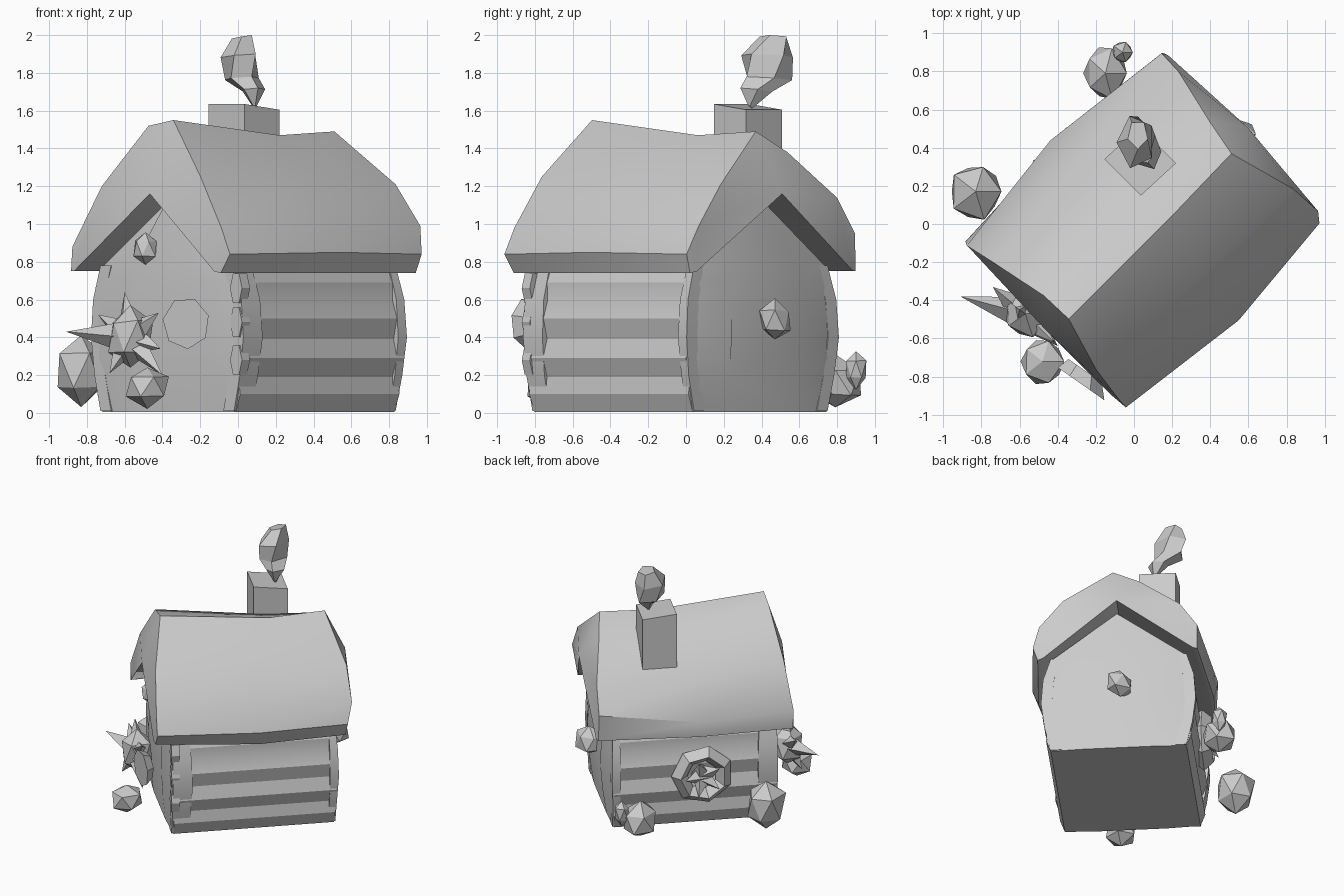
import bpy, bmesh, math, random
from mathutils import Vector, Matrix

if "Cube" in bpy.data.objects:
    bpy.data.objects.remove(bpy.data.objects["Cube"])

random.seed(4)
TURN = Matrix.Rotation(math.radians(45), 4, 'Z')   # local u runs along the ridge, v across it

stone = bpy.data.materials.new("plain grey")
stone.diffuse_color = (0.6, 0.6, 0.6, 1)
stone.use_nodes = True
stone.node_tree.nodes["Principled BSDF"].inputs["Base Color"].default_value = stone.diffuse_color


def finish(name, bm, angle=0, turn=True):
    bmesh.ops.recalc_face_normals(bm, faces=bm.faces)
    if turn:
        bm.transform(TURN)
    me = bpy.data.meshes.new(name)
    bm.to_mesh(me)
    bm.free()
    me.materials.append(stone)
    ob = bpy.data.objects.new(name, me)
    bpy.context.collection.objects.link(ob)
    if angle:
        bpy.ops.object.select_all(action='DESELECT')
        ob.select_set(True)
        bpy.context.view_layer.objects.active = ob
        bpy.ops.object.shade_smooth_by_angle(angle=math.radians(angle))
    return ob


def loft(name, rings, angle=0, closed_ends=True, turn=True):
    """Skin equal-length closed rings of points."""
    bm = bmesh.new()
    vs = [[bm.verts.new(p) for p in r] for r in rings]
    n = len(rings[0])
    for a, b in zip(vs, vs[1:]):
        for i in range(n):
            j = (i + 1) % n
            bm.faces.new((a[i], a[j], b[j], b[i]))
    if closed_ends:
        bm.faces.new(vs[0])
        bm.faces.new(vs[-1])
    return finish(name, bm, angle, turn)


def lump(name, centre, size, jitter=0.15):
    """Faceted irregular rock or shrub."""
    bm = bmesh.new()
    bmesh.ops.create_icosphere(bm, subdivisions=1, radius=1)
    for v in bm.verts:
        v.co *= 1 + random.uniform(-jitter, jitter)
        v.co = Vector(centre) + Vector([c * s for c, s in zip(v.co, size)])
    return finish(name, bm, turn=False)


def spike(name, base, tip, r, sides=4):
    bm = bmesh.new()
    base, tip = Vector(base), Vector(tip)
    d = tip - base
    m = Matrix.Translation((base + tip) / 2) @ d.to_track_quat('Z', 'Y').to_matrix().to_4x4()
    bmesh.ops.create_cone(bm, cap_ends=True, segments=sides, radius1=r, radius2=0,
                          depth=d.length, matrix=m)
    return finish(name, bm, turn=False)


# Roof: sagging shell, each ring is an outer curve (u, v, z) and an inner gable line
front = [(-.71, -.58, .74), (-.71, -.65, .84), (-.705, -.58, .98), (-.68, -.40, 1.25),
         (-.594, -.11, 1.55), (-.60, .07, 1.52), (-.66, .36, 1.20), (-.70, .54, .88), (-.69, .56, .75)]
middle = [(.03, -.70, .74), (.03, -.745, .85), (.02, -.67, 1.02), (.03, -.44, 1.29),
          (.20, -.11, 1.47), (.15, .10, 1.41), (0, .42, 1.16), (0, .62, .88), (0, .59, .75)]
back = [(.68, -.65, .74), (.69, -.685, .84), (.73, -.635, .99), (.72, -.46, 1.21),
        (.622, -.10, 1.49), (.66, .10, 1.38), (.73, .40, 1.14), (.735, .53, .95), (.74, .53, .75)]


def with_inner(outer, lip, apex_z):
    """Add the inverted-V underside to an outer curve."""
    lo, hi = outer[0], outer[-1]
    inner = [(hi[0] + lip * .3, hi[1] - .03, .75), (hi[0] + lip, -.06, apex_z),
             (lo[0] + lip * .3, lo[1] + .04, .75)]
    return outer + inner


bm = bmesh.new()
rings = [[bm.verts.new(p) for p in r] for r in
         (with_inner(front, -.03, 1.16), with_inner(middle, 0, 1.12), with_inner(back, .04, 1.16))]
n = len(rings[0])
for a, b in zip(rings, rings[1:]):
    for i in range(n):
        j = (i + 1) % n
        bm.faces.new((a[i], a[j], b[j], b[i]))
for r in (rings[0], rings[-1]):          # bevelled barge bands on both gables
    for idx in ((0, 1, 11), (1, 2, 11), (2, 3, 10, 11), (3, 4, 10), (4, 5, 10),
                (5, 6, 10), (6, 7, 9, 10), (7, 8, 9)):
        bm.faces.new([r[i] for i in idx])
finish("roof", bm, 38)

# House body: long walls of shallow log courses, gables swelling gently outwards
half = [(.49, .005), (.525, .10), (.515, .19), (.55, .29), (.525, .39), (.55, .50),
        (.515, .60), (.515, .69), (.475, .78)]
profile = ([(-.07 - d, z) for d, z in half] + [(-.08, 1.14)] +
           [(-.05 + d, z) for d, z in reversed(half)])


def body_ring(u, shrink, bulge):
    return [(u + bulge * math.sin(math.pi * min(z / .9, 1)), -.06 + (v + .06) * shrink, z)
            for v, z in profile]


loft("walls", [body_ring(-.59, .5, -.035), body_ring(-.575, 1, -.01),
               body_ring(.61, 1, .01), body_ring(.62, .5, .05)], 20)

# Corner boards, slightly proud of the long walls
for v_mid, side in ((-.07, -1), (-.05, 1)):
    for u0, w in ((-.59, .13), (.57, .05)):
        rows = []
        for z, d, e in ((.01, .49, 0), (.2, .535, .01), (.4, .56, .03), (.6, .545, .02), (.78, .49, 0)):
            v = v_mid + side * d
            rows.append([(u0, v, z), (u0 + w + e * .5, v, z),
                         (u0 + w + e * .5, v - side * .08, z), (u0, v - side * .08, z)])
        loft("corner_board", rows, 30)

# Log ends stacked on the front corner
for z in (.28, .48, .66):
    loft("log_end", [[(u, -.585 + .045 * math.cos(t), z + .09 * math.sin(t))
                      for t in [i * math.pi / 3 for i in range(6)]] for u in (-.60, -.54)])

# Chimney stack
loft("chimney", [[(.13, .08, z), (.38, .07, z + d), (.38, .34, z + d), (.13, .35, z)]
                 for z, d in ((1.12, 0), (1.635, -.03))])

# Smoke: a thin twisted tail swelling into a puff
smoke = []
for x, y, z, r in ((.09, .34, 1.62, .01), (.08, .37, 1.71, .075), (.02, .43, 1.77, .11),
                   (.01, .43, 1.89, .12), (.02, .47, 1.99, .065)):
    smoke.append([(x + .85 * r * math.cos(t + z * 3), y + 1.2 * r * math.sin(t + z * 3),
                   z + .01 * math.cos(t)) for t in [i * math.tau / 5 for i in range(5)]])
loft("smoke", smoke, turn=False)

# Rocks and shrubs around the house
lump("side_rock", (-.83, .17, .22), (.15, .16, .20), .1)
lump("back_shrub", (-.15, .79, .16), (.12, .15, .14), .1)
lump("back_shrub_top", (-.06, .90, .23), (.06, .06, .10), .1)
lump("front_rock", (-.48, -.72, .14), (.12, .13, .11), .1)

# Seven-sided board standing before the front gable
loft("round_board", [[(-.275 + r * math.cos(t) + o, -.82 + d - .7 * r * math.cos(t), .475 + 1.1 * r * math.sin(t))
                      for t in [i * math.tau / 7 + .3 for i in range(7)]]
                     for r, d, o in ((.125, -.02, 0), (.09, .05, .02))], turn=False)

# Spiky plant by the front gable
lump("spiky_plant_core", (-.57, -.47, .40), (.13, .13, .18), .12)
for tip in ((-.91, -.38, .43), (-.60, -.45, .64), (-.41, -.62, .34), (-.42, -.62, .53),
            (-.74, -.33, .52), (-.68, -.50, .21), (-.40, -.64, .20)):
    spike("plant_leaf", (-.57, -.47, .40), tip, .09)

# Knobs on the gables
lump("front_gable_knob", (-.49, -.42, .87), (.07, .07, .09), .12)
lump("back_gable_knob", (.53, .47, .49), (.11, .09, .11), .12)

# Wreath with a pointed centre on the rear long wall
hub = Vector((-.03, .51, .41))
rings = []
for i in range(8):
    t = i * math.tau / 7
    rings.append([(hub.x + (.17 + .06 * math.cos(p)) * math.cos(t), hub.y + .07 * math.sin(p),
                   hub.z + (.17 + .06 * math.cos(p)) * math.sin(t))
                  for p in [k * math.tau / 4 for k in range(4)]])
loft("wreath", rings, closed_ends=False)
for i in range(5):
    t = i * math.tau / 5
    c = TURN @ hub
    out = TURN.to_3x3() @ Vector((.14 * math.cos(t), .10, .14 * math.sin(t)))
    spike("wreath_petal", c, c + out, .08)
